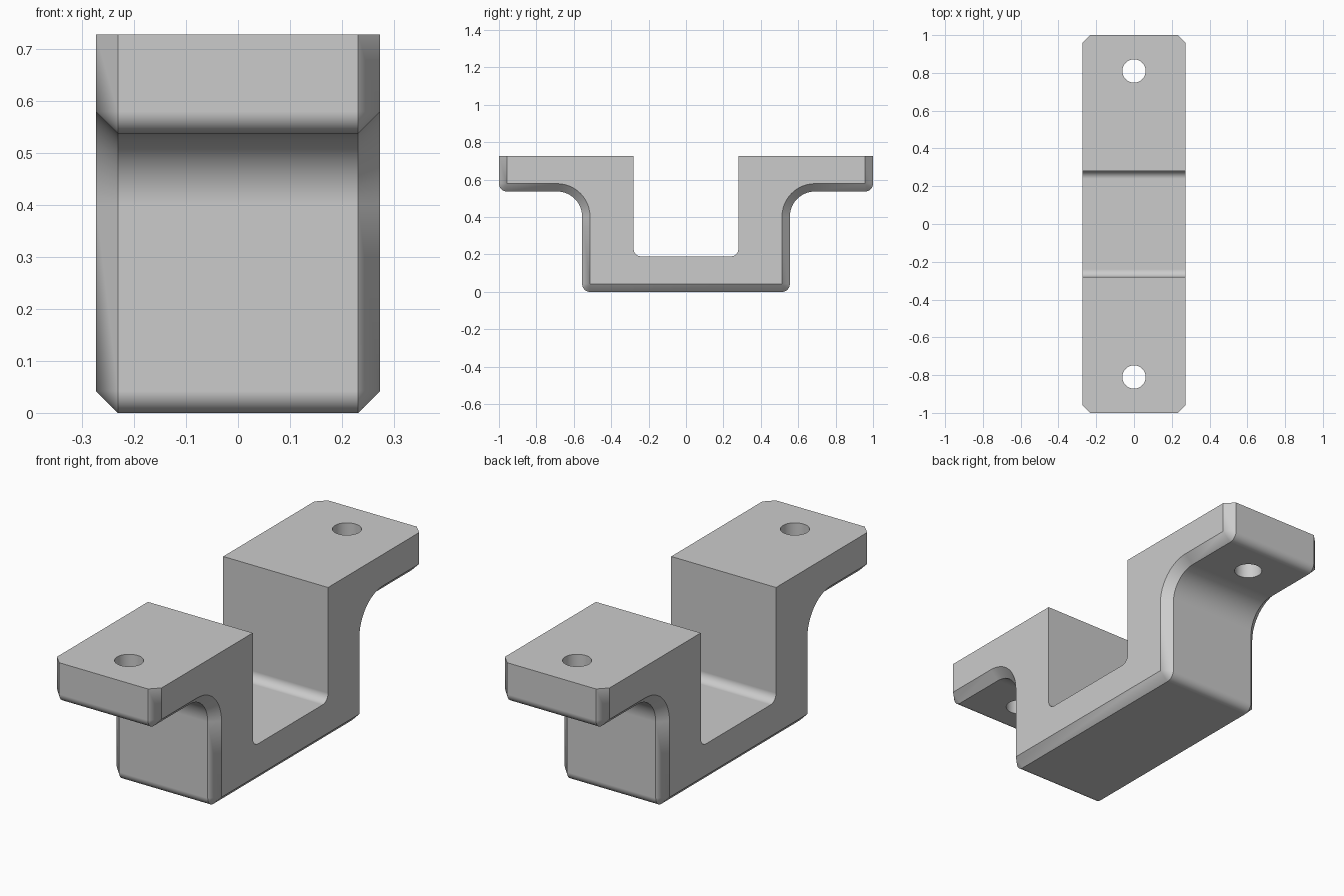
import bpy
import bmesh
from math import cos, sin, radians

if "Cube" in bpy.data.objects:
    bpy.data.objects.remove(bpy.data.objects["Cube"])

HALF_WIDTH = 0.273
CHAMFER = 0.042
TOP = 0.727

grey = bpy.data.materials.new("plain grey")
grey.use_nodes = True
colour = (0.6, 0.6, 0.6, 1)
grey.diffuse_color = colour
grey.node_tree.nodes["Principled BSDF"].inputs["Base Color"].default_value = colour


def arc(y, z, radius, start, end, steps=12):
    angles = [radians(start + (end - start) * i / steps) for i in range(steps + 1)]
    return [(y + radius * cos(a), z + radius * sin(a)) for a in angles]


def profile(inset):
    """Bracket outline; the outer edge is pulled inward by inset."""
    half = arc(0.513, CHAMFER, CHAMFER - inset, -90, 0)       # foot corner
    half += arc(0.69, 0.402, 0.135 + inset, 180, 90)          # under the flange
    half += arc(1 - CHAMFER, 0.579, CHAMFER - inset, -90, 0)  # flange tip
    half += [(1 - inset, TOP), (0.28, TOP)]
    half += arc(0.24, 0.23, 0.04, 0, -90)                     # channel corner
    return half + [(-y, z) for y, z in reversed(half)]


# Bracket body: full outline in the middle, inset outline at both sides
bm = bmesh.new()
stations = [(-HALF_WIDTH, CHAMFER), (CHAMFER - HALF_WIDTH, 0),
            (HALF_WIDTH - CHAMFER, 0), (HALF_WIDTH, CHAMFER)]
rings = [[bm.verts.new((x, y, z)) for y, z in profile(inset)]
         for x, inset in stations]
for a, b in zip(rings, rings[1:]):
    for i in range(len(a)):
        j = (i + 1) % len(a)
        bm.faces.new((a[i], a[j], b[j], b[i]))
bm.faces.new(rings[0])
bm.faces.new(rings[-1])
bmesh.ops.remove_doubles(bm, verts=bm.verts, dist=0.0001)
bmesh.ops.recalc_face_normals(bm, faces=bm.faces)
mesh = bpy.data.meshes.new("bracket")
bm.to_mesh(mesh)
bm.free()
mesh.materials.append(grey)
bracket = bpy.data.objects.new("bracket", mesh)
bpy.context.collection.objects.link(bracket)
bpy.context.view_layer.objects.active = bracket

# Screw holes through both flanges
for side in (-1, 1):
    bpy.ops.mesh.primitive_cylinder_add(vertices=48, radius=0.062, depth=0.6,
                                        location=(0, side * 0.81, 0.63))
    cutter = bpy.context.object
    cutter.name = "hole_cutter"
    cutter.hide_render = True
    cutter.data.materials.append(grey)
    cut = bracket.modifiers.new("screw hole", "BOOLEAN")
    cut.operation = "DIFFERENCE"
    cut.solver = "EXACT"
    cut.object = cutter
    bpy.context.view_layer.objects.active = bracket
    bpy.ops.object.modifier_apply(modifier=cut.name)
    bpy.data.objects.remove(cutter)

# Smooth rounds with crisp edges and flat large faces
bpy.ops.object.select_all(action="DESELECT")
bracket.select_set(True)
bpy.ops.object.shade_smooth_by_angle(angle=radians(30))
weighted = bracket.modifiers.new("flat faces", "WEIGHTED_NORMAL")
weighted.keep_sharp = True
